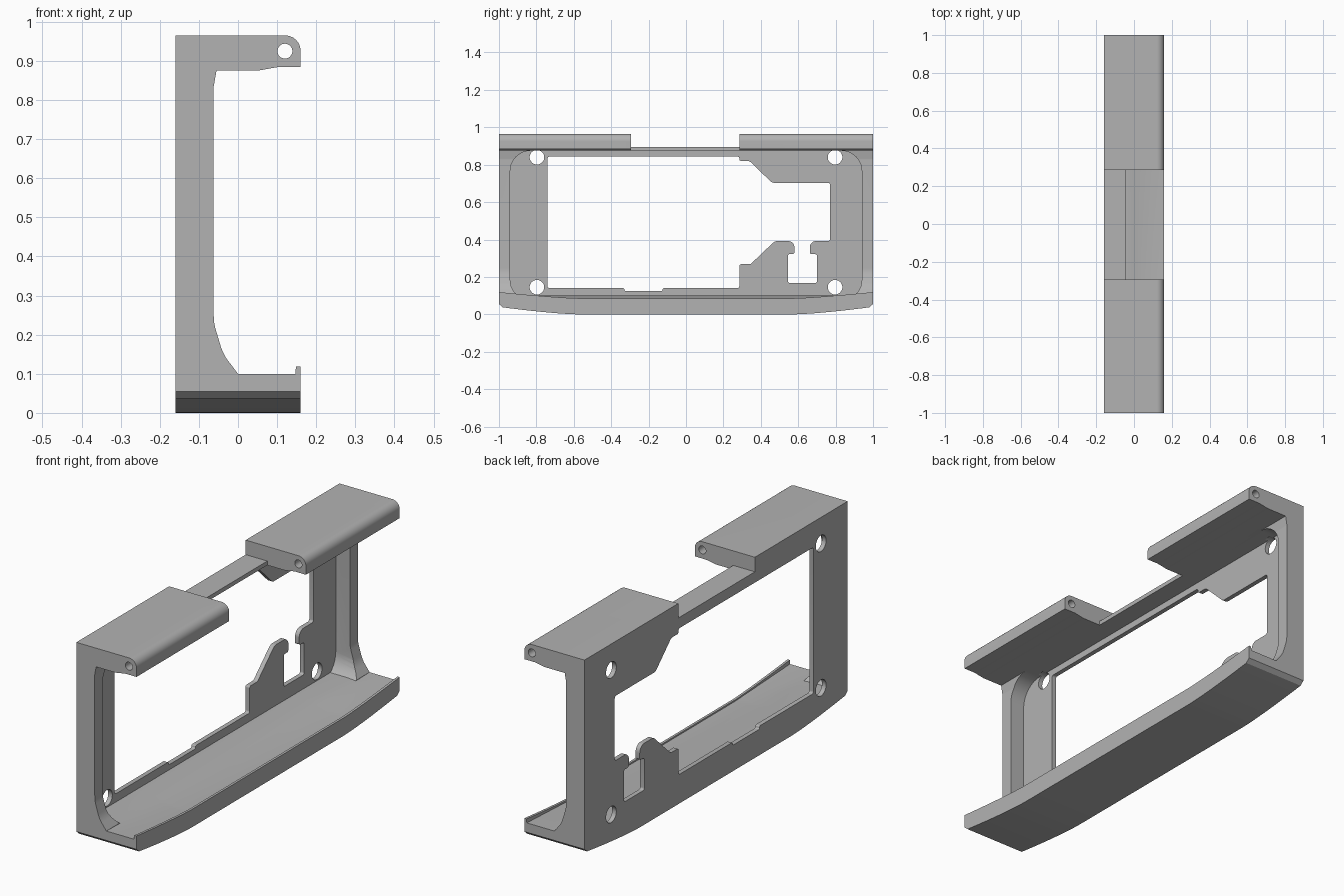
import bpy, bmesh, math
from mathutils import Vector

cube = bpy.data.objects.get("Cube")
if cube:
    bpy.data.objects.remove(cube, do_unlink=True)

grey = bpy.data.materials.new("mid grey")
grey.use_nodes = True
COLOUR = (0.45, 0.45, 0.45, 1)
grey.diffuse_color = COLOUR
grey.node_tree.nodes["Principled BSDF"].inputs["Base Color"].default_value = COLOUR


def finish(name, bm):
    bmesh.ops.recalc_face_normals(bm, faces=bm.faces)
    mesh = bpy.data.meshes.new(name)
    bm.to_mesh(mesh)
    bm.free()
    mesh.materials.append(grey)
    obj = bpy.data.objects.new(name, mesh)
    bpy.context.collection.objects.link(obj)
    return obj


def rounded(points, radius=0, steps=8):
    """Round each corner; a third value on a point overrides the radius."""
    out = []
    for i, p in enumerate(points):
        r = p[2] if len(p) > 2 else radius
        c = Vector(p[:2])
        a = Vector(points[i - 1][:2]) - c
        b = Vector(points[(i + 1) % len(points)][:2]) - c
        if r <= 0:
            out.append(c)
            continue
        half = a.angle(b) / 2
        d = min(r / math.tan(half), a.length * 0.48, b.length * 0.48)
        a, b = a.normalized(), b.normalized()
        rad = d * math.tan(half)
        centre = c + (a + b).normalized() * rad / math.sin(half)
        u, v = c + a * d - centre, c + b * d - centre
        for k in range(steps + 1):
            t = k / steps
            out.append(centre + (u * (1 - t) + v * t).normalized() * rad)
    return out


def prism(name, outline, axis, lo, hi):
    """Extrude an outline along x (outline is y, z) or y (outline is x, z)."""
    bm = bmesh.new()
    place = (lambda p, s: (s, p[0], p[1])) if axis == "x" else (lambda p, s: (p[0], s, p[1]))
    rings = [[bm.verts.new(place(p, s)) for p in outline] for s in (lo, hi)]
    bm.faces.new(rings[0])
    bm.faces.new(rings[1])
    n = len(outline)
    for i in range(n):
        j = (i + 1) % n
        bm.faces.new((rings[0][i], rings[0][j], rings[1][j], rings[1][i]))
    return finish(name, bm)


def circle(a, b, r, n=32):
    return [(a + r * math.cos(math.tau * i / n), b + r * math.sin(math.tau * i / n)) for i in range(n)]


def rect(a0, a1, b0, b1):
    return [(a0, b0), (a1, b0), (a1, b1), (a0, b1)]


def cut(target, cutter):
    mod = target.modifiers.new("cut", "BOOLEAN")
    mod.operation, mod.solver, mod.object = "DIFFERENCE", "EXACT", cutter
    bpy.context.view_layer.objects.active = target
    bpy.ops.object.modifier_apply(modifier=mod.name)
    bpy.data.objects.remove(cutter, do_unlink=True)


# Back wall, end walls and top arms share one side profile
profile = rounded([
    (-0.16, 0.06), (0.0, 0.06), (0.0, 0.1), (-0.038, 0.15, 0.12), (-0.062, 0.23, 0.12),
    (-0.063, 0.83, 0.03), (-0.055, 0.875), (0.05, 0.875, 0.05), (0.1, 0.884, 0.05),
    (0.16, 0.884), (0.16, 0.965, 0.055), (-0.16, 0.965)])
frame = prism("frame", profile, "y", -1, 1)

# Hollow between the end walls, leaving a thin back plate
hollow = rounded(rect(-0.94, 0.94, 0.075, 0.875), 0.11)
cut(frame, prism("hollow_cutter", hollow, "x", -0.138, 0.3))

# Gap between the two top arms, leaving a slim bar
cut(frame, prism("gap_cutter", rect(-0.295, 0.287, 0.895, 1.1), "x", -0.3, 0.3))
cut(frame, prism("gap_front_cutter", rect(-0.295, 0.287, 0.8, 1.1), "x", -0.045, 0.3))

# Shaped window in the back plate
window = rounded([
    (-0.74, 0.14), (-0.74, 0.843), (0.285, 0.843), (0.285, 0.82), (0.34, 0.82, 0.03),
    (0.46, 0.703, 0.03), (0.77, 0.703), (0.77, 0.392), (0.662, 0.392, 0.045),
    (0.662, 0.322), (0.7, 0.322), (0.7, 0.167), (0.545, 0.167), (0.545, 0.322),
    (0.58, 0.322), (0.58, 0.392, 0.045), (0.475, 0.392, 0.04), (0.345, 0.268, 0.02),
    (0.285, 0.268), (0.285, 0.14), (-0.125, 0.14), (-0.125, 0.125),
    (-0.33, 0.125), (-0.33, 0.14)], 0.01, 6)
cut(frame, prism("window_cutter", window, "x", -0.3, -0.1))

# Four mounting holes
for y in (-0.797, 0.797):
    for z in (0.145, 0.84):
        cut(frame, prism("hole_cutter", circle(y, z, 0.039), "x", -0.3, -0.12))

# Pin bore through both arms
cut(frame, prism("pin_cutter", circle(0.12, 0.925, 0.019), "y", -1.2, 1.2))


# Bottom shelf: cross-sections lofted along y, ends swept upward
def section(y):
    t = max(0, (abs(y) - 0.58) / 0.42)
    bottom = 0.04 * t ** 1.4 + (0.015 if abs(y) > 0.99 else 0)
    floor, lip = 0.08 + 0.02 * t, 0.086 + 0.033 * t ** 1.3
    return [(-0.16, bottom), (0.16, bottom), (0.16, lip), (0.148, lip), (0.147, floor),
            (0.06, floor), (0.0, 0.092 + 0.008 * t), (-0.045, 0.1), (-0.16, 0.1)]


half = [0.58 + 0.4 * i / 12 for i in range(13)] + [1.0]
bm = bmesh.new()
rings = [[bm.verts.new((x, y, z)) for x, z in section(y)]
         for y in [-h for h in reversed(half)] + half]
for r0, r1 in zip(rings, rings[1:]):
    for i in range(len(r0)):
        j = (i + 1) % len(r0)
        bm.faces.new((r0[i], r0[j], r1[j], r1[i]))
bm.faces.new(rings[0])
bm.faces.new(rings[-1])
shelf = finish("bottom_shelf", bm)

# Smooth curved surfaces, keep edges crisp
for obj in (frame, shelf):
    bpy.ops.object.select_all(action="DESELECT")
    obj.select_set(True)
    bpy.context.view_layer.objects.active = obj
    bpy.ops.object.shade_smooth_by_angle(angle=math.radians(25))
